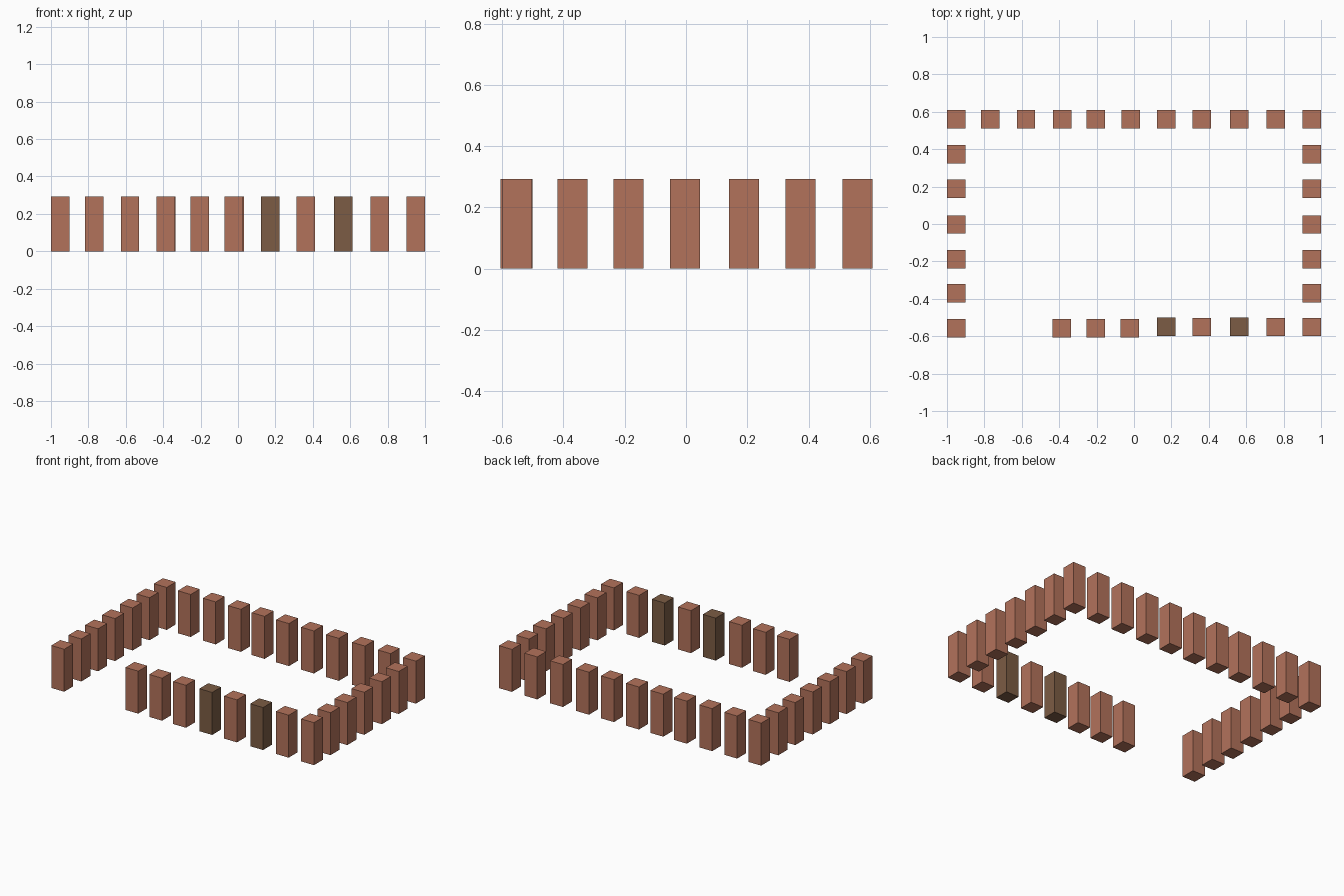
import bpy

if "Cube" in bpy.data.objects:
    bpy.data.objects.remove(bpy.data.objects["Cube"])

W, H = 0.098, 0.293  # post width and height


def material(name, color):
    m = bpy.data.materials.new(name)
    m.diffuse_color = (*color, 1)
    m.use_nodes = True
    m.node_tree.nodes["Principled BSDF"].inputs["Base Color"].default_value = m.diffuse_color
    return m


brick = material("brick_red", (0.45, 0.17, 0.105))
dark = material("dark_brown", (0.20, 0.107, 0.058))


def post(name, x, y, mat=brick):
    bpy.ops.mesh.primitive_cube_add(size=1, location=(x, y, H / 2))
    ob = bpy.context.object
    ob.name = name
    ob.scale = (W, W, H)
    bpy.ops.object.transform_apply(location=False, rotation=False, scale=True)
    ob.data.materials.append(mat)


# Back row, corner to corner
back_x = [-0.951, -0.768, -0.577, -0.384, -0.204, -0.018,
          0.173, 0.363, 0.562, 0.758, 0.951]
for x in back_x:
    post("back_post", x, 0.56)

# Side rows
for y in (-0.371, -0.188, -0.003, 0.189, 0.373):
    post("left_post", -0.951, y)
    post("right_post", 0.951, y)

# Front row with an entrance gap near the left corner
for x in (-0.951, -0.386, -0.204, -0.022):
    post("front_post", x, -0.557)
for x in (0.363, 0.758, 0.951):
    post("front_post", x, -0.551)

# Two dark posts in the front row
for x in (0.173, 0.562):
    post("dark_front_post", x, -0.55, dark)
